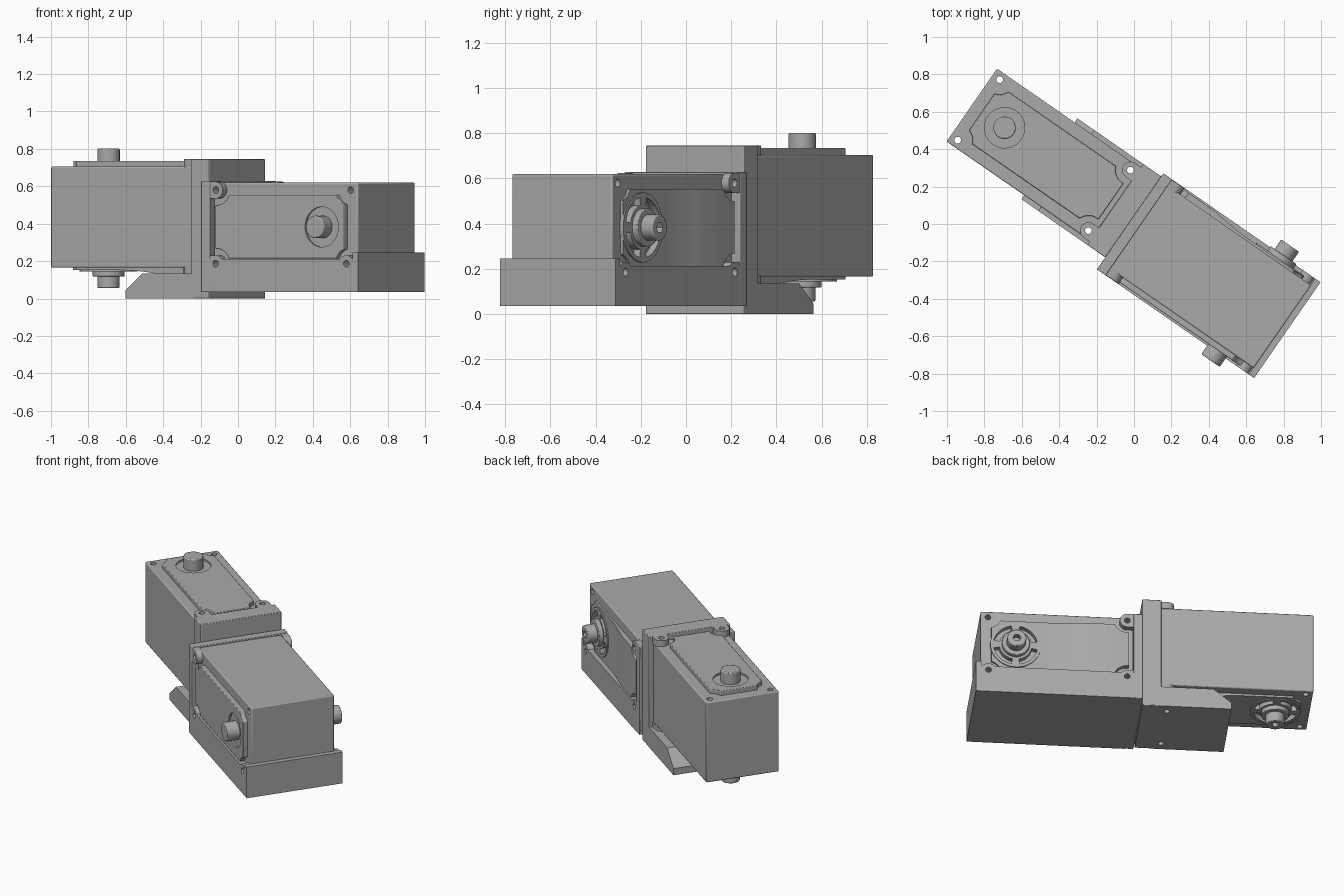
import bpy, bmesh, math
from mathutils import Matrix, Vector

cube = bpy.data.objects.get("Cube")
if cube:
    bpy.data.objects.remove(cube, do_unlink=True)

grey = bpy.data.materials.new("satin_grey")
grey.use_nodes = True
colour = (0.4, 0.4, 0.4, 1)
grey.diffuse_color = colour
grey.node_tree.nodes["Principled BSDF"].inputs["Base Color"].default_value = colour

TURN = Matrix.Rotation(math.radians(-34.7), 4, 'Z')


def frame(x_axis, y_axis, z_axis, origin):
    m = Matrix((x_axis, y_axis, z_axis)).transposed().to_4x4()
    m.translation = Vector(origin)
    return TURN @ m


# local axes of each actuator: length, width, thickness
FRONT = frame((1, 0, 0), (0, 0, -1), (0, 1, 0), (0.03, 0, 0.383))
REAR = frame((-1, 0, 0), (0, 1, 0), (0, 0, -1), (-0.14, 0.029, 0.435))
SIDE = Matrix(((1, 0, 0, 0), (0, 0, -1, 0), (0, 1, 0, 0), (0, 0, 0, 1)))


def prism(name, outlines, low, high, m, bevel=0, helper=False):
    """Extrude closed outlines between two heights."""
    bm = bmesh.new()
    for pts in outlines:
        face = bm.faces.new([bm.verts.new((p[0], p[1], low)) for p in pts])
        up = bmesh.ops.extrude_face_region(bm, geom=[face])["geom"]
        bmesh.ops.translate(bm, vec=(0, 0, high - low),
                            verts=[v for v in up if isinstance(v, bmesh.types.BMVert)])
    bmesh.ops.recalc_face_normals(bm, faces=bm.faces)
    mesh = bpy.data.meshes.new(name)
    bm.to_mesh(mesh)
    bm.free()
    mesh.materials.append(grey)
    ob = bpy.data.objects.new(name, mesh)
    bpy.context.collection.objects.link(ob)
    ob.matrix_world = m
    if helper:
        ob.hide_render = True
        ob.hide_viewport = True
        return ob
    bpy.ops.object.select_all(action='DESELECT')
    ob.select_set(True)
    bpy.context.view_layer.objects.active = ob
    bpy.ops.object.shade_smooth_by_angle(angle=math.radians(30))
    if bevel:
        mod = ob.modifiers.new("edge", 'BEVEL')
        mod.width, mod.segments, mod.limit_method = bevel, 2, 'ANGLE'
    return ob


def boolean(ob, cutter, op='DIFFERENCE'):
    mod = ob.modifiers.new(op.lower(), 'BOOLEAN')
    mod.operation, mod.object, mod.solver = op, cutter, 'EXACT'


def arc(cx, cy, r, a, b, n):
    return [(cx + r * math.cos(a + (b - a) * i / n),
             cy + r * math.sin(a + (b - a) * i / n)) for i in range(n + 1)]


def circle(cx, cy, r, n=40):
    return arc(cx, cy, r, 0, math.tau, n)[:-1]


def rect(x0, x1, y0, y1):
    return [(x0, y0), (x1, y0), (x1, y1), (x0, y1)]


LENGTH, HALF_W, HALF_T = 0.935, 0.237, 0.27
NEAR, FAR, SCREW_W, AXLE = 0.04, 0.89, 0.197, 0.722


def cover_outline():
    """Plate outline with a round bite around each corner screw."""
    r, x0, x1, w = 0.08, 0.03, 0.87, 0.17
    drop = math.asin((SCREW_W - w) / r)
    lean_near = math.acos((x0 - NEAR) / r)
    lean_far = math.acos((x1 - FAR) / r)
    upper = (arc(NEAR, SCREW_W, r, -lean_near, -drop, 6)
             + arc(FAR, SCREW_W, r, -math.pi + drop, -lean_far, 6))
    return upper + [(x, -y) for x, y in reversed(upper)]


def actuator(tag, m):
    screws = [(s, w) for s in (NEAR, FAR) for w in (-SCREW_W, SCREW_W)]
    holes = prism(tag + "_hole_cutter", [circle(s, w, 0.018, 20) for s, w in screws],
                  -0.7, 0.7, m, helper=True)
    body = prism(tag + "_body", [rect(0, LENGTH, -HALF_W, HALF_W)],
                 -HALF_T, HALF_T, m, 0.007)
    boolean(body, holes)

    # output side: cover, dished seat and drive shaft
    cover = prism(tag + "_output_cover", [cover_outline()], -0.30, -0.26, m, 0.004)
    seat = prism(tag + "_seat_cutter", [circle(AXLE, 0, 0.108)], -0.35, -0.288, m, helper=True)
    boolean(cover, seat)
    prism(tag + "_output_shaft", [circle(AXLE, 0, 0.06)], -0.367, -0.26, m, 0.006)

    # idler side: cover whose thicker end sweeps down to a thin floor
    sweep = [(0.29 + 0.25 * i / 8, 0.283 + 0.02 * (1 - i / 8) ** 2) for i in range(9)]
    profile = [(0, 0.25), (0, 0.303)] + sweep + [(0.93, 0.283), (0.93, 0.25)]
    back = prism(tag + "_idler_cover", [profile], -0.22, 0.22, m @ SIDE, 0)
    limit = prism(tag + "_cover_limit", [cover_outline()], 0.26, 0.32, m, helper=True)
    boolean(back, limit, 'INTERSECT')

    # slotted wheel around the idler shaft
    slots = []
    for k in range(4):
        a, b = k * math.pi / 2 + 0.2, (k + 1) * math.pi / 2 - 0.2
        slots.append(arc(AXLE, 0, 0.135, a, b, 8) + arc(AXLE, 0, 0.1, b, a, 8))
    slot_cut = prism(tag + "_slot_cutter", slots, 0.255, 0.35, m, helper=True)
    wheel = prism(tag + "_idler_wheel", [circle(AXLE, 0, 0.155)], 0.272, 0.29, m)
    boolean(wheel, slot_cut)
    boolean(back, slot_cut)
    boolean(body, slot_cut)
    prism(tag + "_idler_collar", [circle(AXLE, 0, 0.085)], 0.26, 0.318, m, 0.004)
    shaft = prism(tag + "_idler_shaft", [circle(AXLE, 0, 0.058)], 0.26, 0.38, m, 0.006)
    socket = prism(tag + "_socket_cutter", [circle(AXLE, 0, 0.025, 6)], 0.34, 0.42, m, helper=True)
    boolean(shaft, socket)

    # rounded mounting ears beside the flange
    for side, (low, high) in (("output", (-0.31, -0.265)), ("idler", (0.265, 0.31))):
        ears = []
        for w in (-SCREW_W, SCREW_W):
            ears.append([(-0.01, w - 0.045)]
                        + arc(NEAR, w, 0.045, -math.pi / 2, math.pi / 2, 12)
                        + [(-0.01, w + 0.045)])
        boolean(prism(tag + "_" + side + "_ears", ears, low, high, m), holes)
    return holes


front_holes = actuator("front", FRONT)
rear_holes = actuator("rear", REAR)

# front bracket: flange, tray and raised end lip
prism("front_flange", [rect(-0.025, 0.032, -0.312, 0.312)], 0.035, 0.628, TURN, 0.004)
tray = prism("front_tray", [rect(0.03, 0.997, -0.312, 0.312)], 0.035, 0.212, TURN)
boolean(tray, front_holes)
prism("front_tray_lip", [rect(0.962, 0.997, -0.312, 0.312)], 0.2, 0.245, TURN)
# rounded shoulders around the tray's screws
for side, y in (("right", -0.29), ("left", 0.29)):
    pads = [circle(FAR, SCREW_W, 0.045)]
    sign = -1 if y < 0 else 1
    low, high = sorted((sign * 0.265, sign * 0.312))
    boolean(prism("tray_" + side + "_shoulder", pads, low, high, FRONT), front_holes)

# rear bracket: thick flange and a foot with a sloped toe
CENTRE = TURN @ Matrix.Translation((0, 0.029, 0))
prism("rear_flange", [rect(-0.142, -0.024, -0.263, 0.263)], 0, 0.745, CENTRE, 0.004)
foot_profile = [(-0.57, 0), (-0.13, 0), (-0.13, 0.135), (-0.46, 0.135), (-0.57, 0.045)]
foot = prism("rear_foot", [foot_profile], -0.263, 0.263, CENTRE @ SIDE)
boolean(foot, rear_holes)
